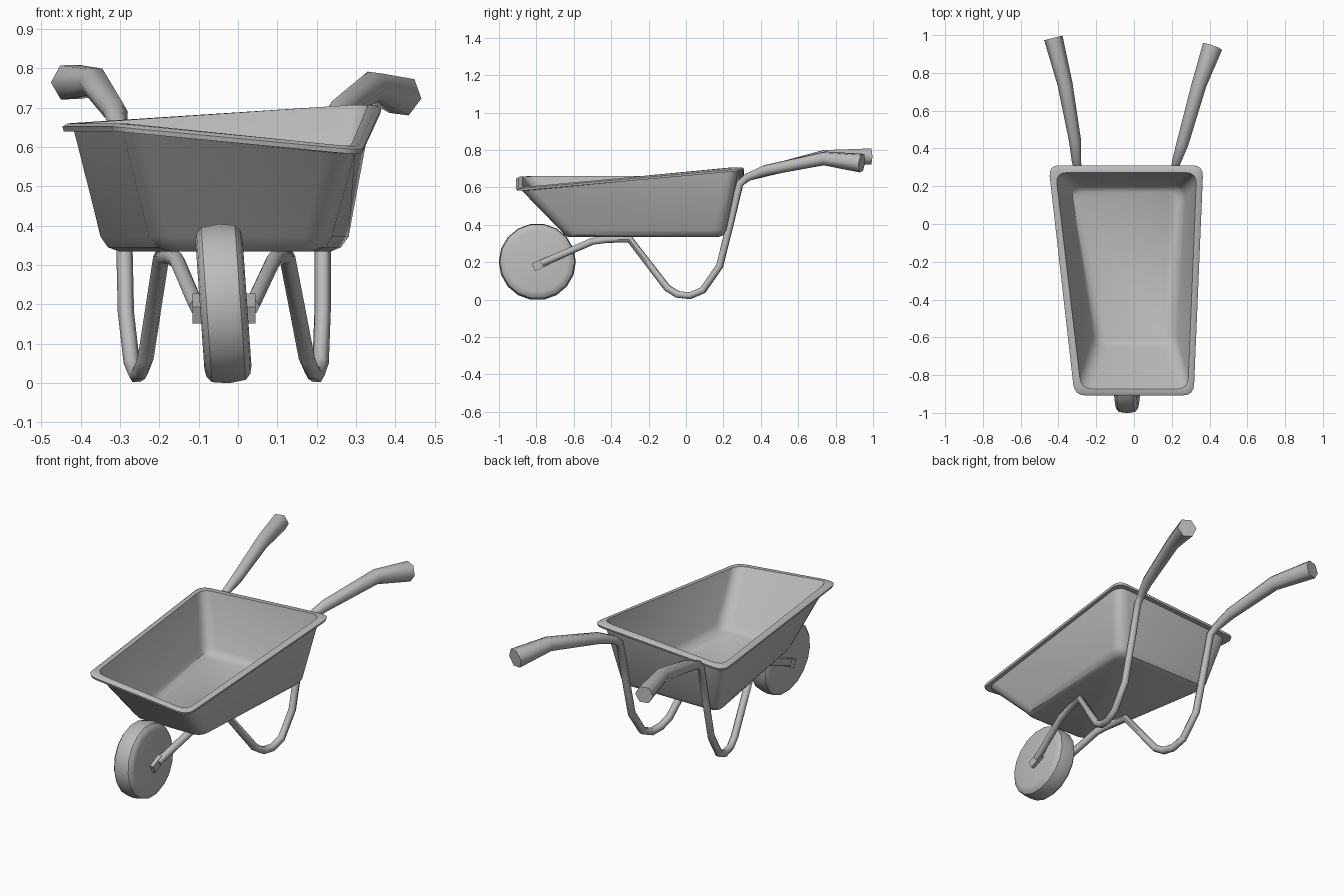
import bpy, bmesh, math
from mathutils import Vector, Matrix

cube = bpy.data.objects.get("Cube")
if cube:
    bpy.data.objects.remove(cube)

grey = bpy.data.materials.new("plain_grey")
grey.use_nodes = True
GREY = (0.5, 0.5, 0.5, 1)
grey.diffuse_color = GREY
grey.node_tree.nodes["Principled BSDF"].inputs["Base Color"].default_value = GREY


def smooth(obj, degrees):
    bpy.ops.object.select_all(action='DESELECT')
    obj.select_set(True)
    bpy.context.view_layer.objects.active = obj
    bpy.ops.object.shade_smooth_by_angle(angle=math.radians(degrees))


def finish(bm, name, degrees=40):
    bmesh.ops.recalc_face_normals(bm, faces=bm.faces)
    mesh = bpy.data.meshes.new(name)
    bm.to_mesh(mesh)
    bm.free()
    mesh.materials.append(grey)
    obj = bpy.data.objects.new(name, mesh)
    bpy.context.collection.objects.link(obj)
    smooth(obj, degrees)
    return obj


def loft(name, rings, degrees=40):
    """Skin a closed solid through equal-length rings of points."""
    bm = bmesh.new()
    loops = [[bm.verts.new(p) for p in ring] for ring in rings]
    for a, b in zip(loops, loops[1:]):
        for i in range(len(a)):
            j = (i + 1) % len(a)
            bm.faces.new((a[i], a[j], b[j], b[i]))
    bm.faces.new(loops[0])
    bm.faces.new(loops[-1])
    return finish(bm, name, degrees)


def rounded_ring(corners, radius, steps=4):
    """Four-cornered loop with curved corners."""
    pts = []
    for i, c in enumerate(corners):
        a = c + (corners[i - 1] - c).normalized() * radius
        b = c + (corners[(i + 1) % 4] - c).normalized() * radius
        for s in range(steps + 1):
            t = s / steps
            pts.append(a * (1 - t) ** 2 + c * 2 * t * (1 - t) + b * t * t)
    return pts


def quad(back_l, back_r, back_y, front_r, front_l, front_y, heights):
    xy = ((back_l, back_y), (back_r, back_y), (front_r, front_y), (front_l, front_y))
    return [Vector((x, y, z)) for (x, y), z in zip(xy, heights)]


def level(z):
    return [z] * 4


# Tub: outer skin, rolled lip, inner skin, with an uneven rim
RIM = [0.66, 0.71, 0.60, 0.66]
below = [z - 0.02 for z in RIM]
edge = [z - 0.008 for z in RIM]
loft("tub", [
    rounded_ring(quad(-.31, .24, .175, .19, -.17, -.63, level(.335)), .05),
    rounded_ring(quad(-.34, .265, .2, .22, -.2, -.65, level(.345)), .06),
    rounded_ring(quad(-.36, .285, .217, .235, -.215, -.672, level(.372)), .07),
    rounded_ring(quad(-.425, .342, .28, .295, -.285, -.882, below), .07),
    rounded_ring(quad(-.45, .364, .308, .313, -.312, -.905, below), .06),
    rounded_ring(quad(-.453, .367, .311, .316, -.315, -.908, edge), .06),
    rounded_ring(quad(-.44, .355, .3, .305, -.303, -.897, RIM), .06),
    rounded_ring(quad(-.415, .332, .272, .285, -.28, -.873, RIM), .06),
    rounded_ring(quad(-.35, .275, .207, .225, -.205, -.66, level(.385)), .07),
    rounded_ring(quad(-.335, .26, .19, .21, -.19, -.64, level(.36)), .06),
    rounded_ring(quad(-.305, .235, .17, .185, -.165, -.62, level(.348)), .05),
], 35)

# Wheel: flat discs with a rounded tread, leaning a little
SIDES = 18
profile = [(-.06, .165), (-.056, .185), (-.043, .2), (0, .206),
           (.043, .2), (.056, .185), (.06, .165)]
wheel_rings = []
for x, r in profile:
    wheel_rings.append([(x, r * math.cos(math.tau * i / SIDES), r * math.sin(math.tau * i / SIDES))
                        for i in range(SIDES)])
wheel = loft("wheel", wheel_rings)
wheel.location = (-.037, -.795, .202)
wheel.rotation_euler = (0, math.radians(-4), 0)


def tube(name, points):
    """Six-sided swept bar; each point is x, y, z, radius."""
    curve = bpy.data.curves.new(name, 'CURVE')
    curve.dimensions = '3D'
    curve.bevel_depth = 1
    curve.bevel_resolution = 1
    curve.use_fill_caps = True
    spline = curve.splines.new('POLY')
    spline.points.add(len(points) - 1)
    for p, (x, y, z, r) in zip(spline.points, points):
        p.co = (x, y, z, 1)
        p.radius = r
    obj = bpy.data.objects.new(name, curve)
    bpy.context.collection.objects.link(obj)
    bpy.ops.object.select_all(action='DESELECT')
    obj.select_set(True)
    bpy.context.view_layer.objects.active = obj
    bpy.ops.object.convert(target='MESH')
    obj = bpy.context.view_layer.objects.active
    obj.data.materials.clear()
    obj.data.materials.append(grey)
    smooth(obj, 62)


# Frame bars: shared side outline (y, z), own sideways positions
OUTLINE = [(-.77, .195), (-.5, .312), (-.42, .322), (-.3, .322), (-.1, .062), (-.045, .028),
           (.02, .021), (.09, .05), (.18, .18), (.235, .4), (.288, .62)]
LEFT_X = [.035, .09, .105, .125, .175, .19, .2, .21, .215, .215, .215]
RIGHT_X = [-.105, -.155, -.17, -.195, -.235, -.248, -.258, -.27, -.285, -.29, -.295]
LEFT_GRIP = [(.225, .33, .655, .024), (.255, .42, .69, .032),
             (.345, .74, .755, .04), (.416, .94, .73, .054)]
RIGHT_GRIP = [(-.305, .33, .655, .024), (-.312, .44, .69, .032),
              (-.365, .74, .765, .04), (-.427, .985, .765, .05)]
for side, xs, grip in (("left", LEFT_X, LEFT_GRIP), ("right", RIGHT_X, RIGHT_GRIP)):
    bar = [(x, y, z, .021) for x, (y, z) in zip(xs, OUTLINE)]
    tube(side + "_frame_and_handle", bar + grip)

# Axle brackets and axle
for name, x, size in (("left_bracket", .033, (.024, .085, .045)),
                      ("right_bracket", -.104, (.024, .085, .045)),
                      ("axle", -.036, (.13, .03, .03))):
    bm = bmesh.new()
    bmesh.ops.create_cube(bm, size=1, matrix=Matrix.Translation((x, -.777, .19))
                          @ Matrix.Rotation(math.radians(24), 4, 'X')
                          @ Matrix.Diagonal((*size, 1)))
    finish(bm, name, 30)
